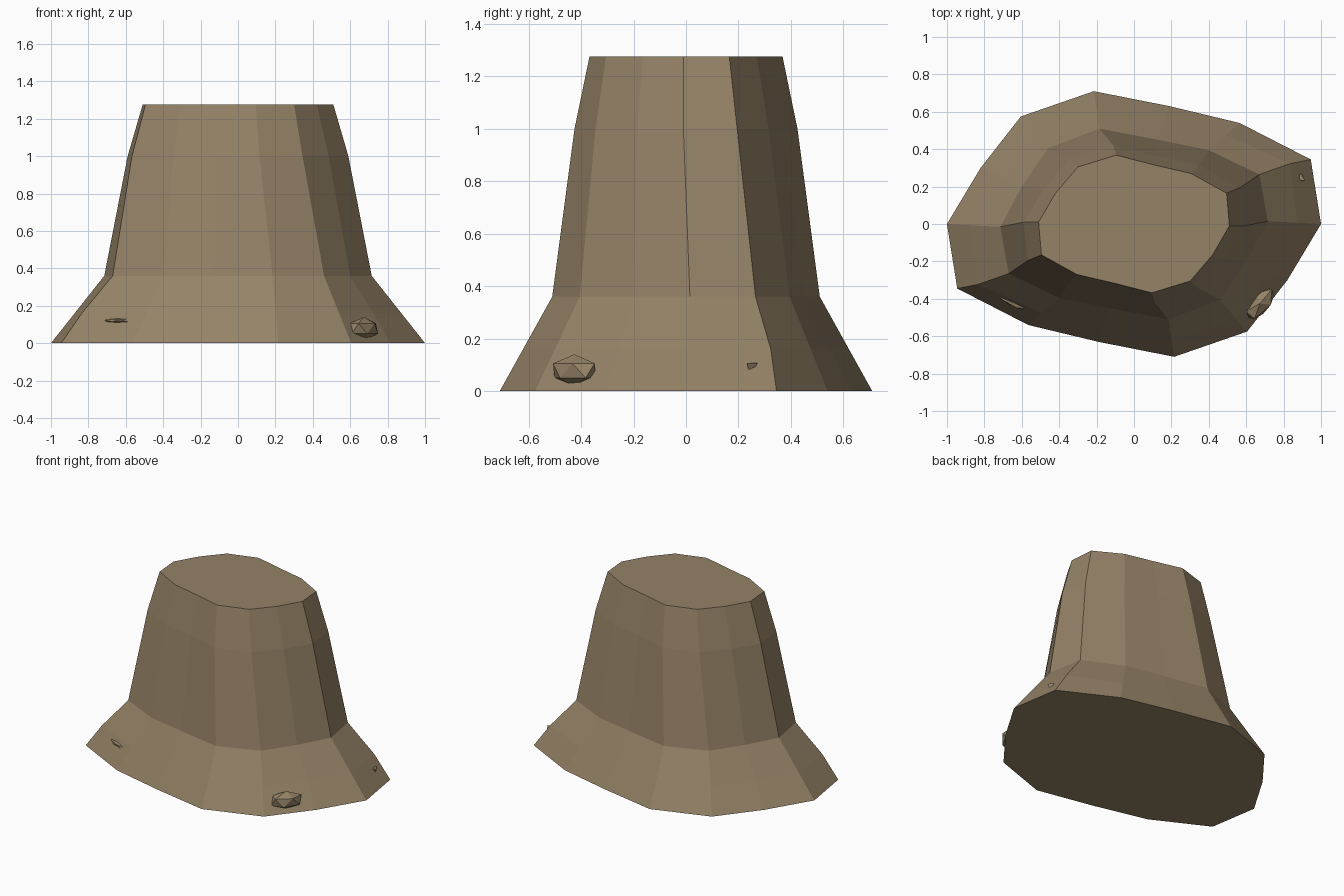
import bpy, bmesh, math
from mathutils import Vector, Matrix

if "Cube" in bpy.data.objects:
    bpy.data.objects.remove(bpy.data.objects["Cube"])

bark = bpy.data.materials.new("bark_brown")
bark.diffuse_color = (0.30, 0.225, 0.135, 1)
bark.use_nodes = True
bark.node_tree.nodes["Principled BSDF"].inputs["Base Color"].default_value = bark.diffuse_color


def finish(bm, name):
    bmesh.ops.recalc_face_normals(bm, faces=bm.faces)
    mesh = bpy.data.meshes.new(name)
    bm.to_mesh(mesh)
    bm.free()
    mesh.materials.append(bark)
    obj = bpy.data.objects.new(name, mesh)
    bpy.context.collection.objects.link(obj)
    return obj


# Half outlines at each height; the other half is the same turned by 180 degrees
BASE = [(1, 0), (.945, .345), (.565, .54), (.19, .63), (-.215, .71), (-.605, .575), (-.82, .30)]
FLARE = [(.715, .015), (.67, .265), (.40, .395), (.13, .45), (-.185, .51), (-.46, .405), (-.60, .20)]
NECK = [(.59, -.01), (.567, .195), (.345, .315), (.11, .365), (-.115, .425), (-.345, .345), (-.485, .185)]
TOP = [(.51, -.01), (.495, .165), (.305, .27), (.10, .318), (-.095, .368), (-.30, .305), (-.42, .165)]
# Slight bulge of the root ridge part way up the flare
ROOT = [(b[0] + (f[0] - b[0]) * .445, b[1] + (f[1] - b[1]) * .445) for b, f in zip(BASE, FLARE)]
ROOT[1] = (.835, .323)

# Trunk lofted through the outlines
bm = bmesh.new()
rings = []
for z, half in ((0, BASE), (.16, ROOT), (.36, FLARE), (1.0, NECK), (1.275, TOP)):
    rings.append([bm.verts.new((s * x, s * y, z)) for s in (1, -1) for x, y in half])
n = len(rings[0])
for lo, hi in zip(rings, rings[1:]):
    for i in range(n):
        j = (i + 1) % n
        bm.faces.new((lo[i], lo[j], hi[j], hi[i]))
bm.faces.new(rings[-1])
bm.faces.new(rings[0][::-1])
finish(bm, "stump_trunk")


# Faceted lumps half sunk in the bark
def lump(name, centre, size, angle):
    bm = bmesh.new()
    bmesh.ops.create_icosphere(bm, subdivisions=1, radius=1)
    turn = Matrix.Rotation(math.radians(angle), 4, 'Z')
    bm.transform(Matrix.Translation(Vector(centre)) @ turn @ Matrix.Diagonal((*size, 1)))
    finish(bm, name)


lump("bark_knot", (.673, -.425, .078), (.112, .058, .062), 50)
lump("left_bark_chip", (-.645, -.42, .12), (.09, .022, .012), -25)

# Small pointed chip on the right root
bm = bmesh.new()
bmesh.ops.create_cone(bm, cap_ends=True, segments=3, radius1=.004, radius2=.027, depth=.045)
bm.transform(Matrix.Translation((.892, .245, .084)))
finish(bm, "right_bark_chip")
